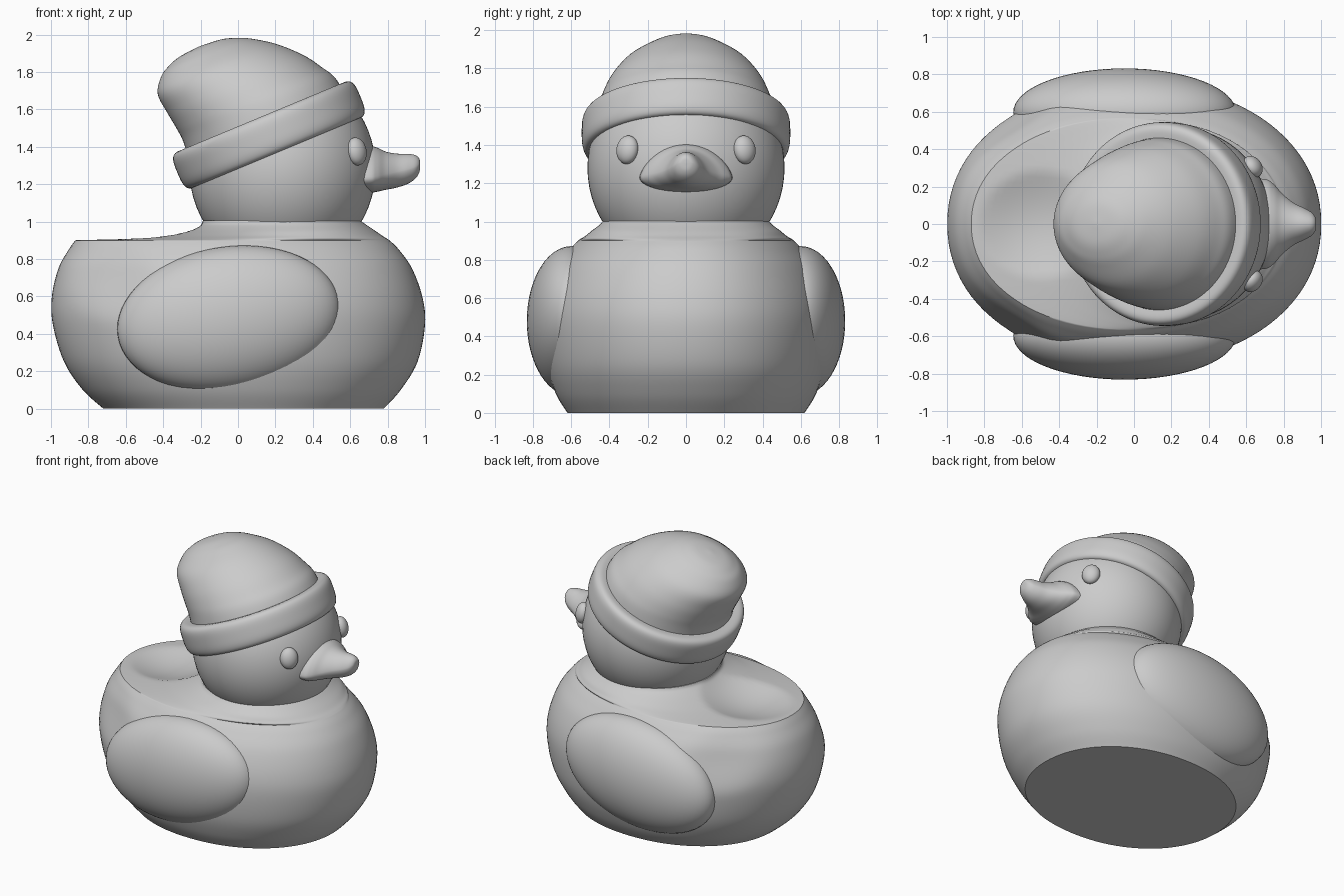
import bpy, bmesh, math
from mathutils import Matrix, Vector

cube = bpy.data.objects.get("Cube")
if cube:
    bpy.data.objects.remove(cube)

grey = bpy.data.materials.new("plain grey")
grey.use_nodes = True
COLOUR = (0.6, 0.6, 0.6, 1)
grey.diffuse_color = COLOUR
grey.node_tree.nodes["Principled BSDF"].inputs["Base Color"].default_value = COLOUR


def finish(name, bm, angle=40):
    """Turn a bmesh into a smooth shaded object."""
    bmesh.ops.recalc_face_normals(bm, faces=bm.faces)
    mesh = bpy.data.meshes.new(name)
    bm.to_mesh(mesh)
    bm.free()
    mesh.materials.append(grey)
    ob = bpy.data.objects.new(name, mesh)
    bpy.context.collection.objects.link(ob)
    bpy.ops.object.select_all(action="DESELECT")
    ob.select_set(True)
    bpy.context.view_layer.objects.active = ob
    bpy.ops.object.shade_smooth_by_angle(angle=math.radians(angle))
    return ob


def smooth_rows(rows, steps=5):
    """Catmull-Rom interpolation between profile rows."""
    rows = [Vector(r) for r in rows]
    out = []
    for i in range(len(rows) - 1):
        a, b, c, d = rows[max(i - 1, 0)], rows[i], rows[i + 1], rows[min(i + 2, len(rows) - 1)]
        for s in range(steps):
            t = s / steps
            out.append(0.5 * (2 * b + (c - a) * t + (2 * a - 5 * b + 4 * c - d) * t * t
                              + (3 * b - a - 3 * c + d) * t ** 3))
    return out + [rows[-1]]


def loft(rings):
    """Skin a list of equal point rings and cap both ends."""
    bm = bmesh.new()
    loops = [[bm.verts.new(p) for p in ring] for ring in rings]
    n = len(loops[0])
    for low, high in zip(loops, loops[1:]):
        for i in range(n):
            j = (i + 1) % n
            bm.faces.new((low[i], low[j], high[j], high[i]))
    bm.faces.new(loops[0][::-1])
    bm.faces.new(loops[-1])
    return bm


def oval(row, power=2.0, n=96):
    """Horizontal oval from height, min x, max x and half width."""
    z, x0, x1, w = row
    pts = []
    for i in range(n):
        a = math.tau * i / n
        c, s = math.cos(a), math.sin(a)
        pts.append(Vector(((x0 + x1) / 2 + (x1 - x0) / 2 * math.copysign(abs(c) ** (2 / power), c),
                           w * math.copysign(abs(s) ** (2 / power), s), z)))
    return pts


def ellipsoid(name, radii, matrix):
    bm = bmesh.new()
    bmesh.ops.create_uvsphere(bm, u_segments=64, v_segments=32, radius=1,
                              matrix=matrix @ Matrix.Diagonal((*radii, 1)))
    return finish(name, bm, 60)


# Body: rounded hull up to the tail rim, then the back rising to the neck
hull = [(0, -.72, .78, .62), (.1, -.83, .87, .68), (.25, -.93, .96, .73), (.45, -.99, 1, .75),
        (.6, -.995, .985, .735), (.75, -.96, .93, .68), (.85, -.905, .86, .61), (.9, -.87, .81, .565)]
back = [(.9, -.87, .81, .565), (.91, -.63, .795, .55), (.925, -.45, .77, .525),
        (.95, -.3, .735, .495), (.98, -.21, .69, .455), (1.005, -.19, .655, .43)]
bm = loft([oval(r, 2.1) for r in smooth_rows(hull, 6) + smooth_rows(back, 8)[1:]])
for v in bm.verts:
    x, y, z = v.co
    # Scooped hollow in front of the tail
    d = ((x + .5) / .33) ** 2 + (y / .29) ** 2
    if z > .89 and d < 1:
        v.co.z -= .06 * (1 - d) ** 1.2
    # Soft pinch on each side of the tail
    e = ((x + .66) / .28) ** 2 + ((z - .68) / .24) ** 2
    if abs(y) > .2 and e < 1:
        v.co.y -= math.copysign(.035 * (1 - e) ** 2, y)
finish("body", bm)

# Wings
for side, name in ((1, "left_wing"), (-1, "right_wing")):
    ellipsoid(name, (.60, .235, .385),
              Matrix.Translation((-.05, side * .597, .48)) @ Matrix.Rotation(math.radians(-9), 4, "Y"))

# Head
ellipsoid("head", (.498, .515, .53), Matrix.Translation((.238, 0, 1.28)))

# Eyes
for side, name in ((1, "left_eye"), (-1, "right_eye")):
    ellipsoid(name, (.048, .062, .075),
              Matrix.Translation((.634, side * .306, 1.375))
              @ Matrix.Rotation(side * math.radians(36), 4, "Z")
              @ Matrix.Rotation(math.radians(-10), 4, "Y"))


# Beak: sections run from the face to the tip with a raised crown
def beak_section(row, n=48):
    x, w, low, mid, top = row
    pts = []
    for i in range(n):
        a = math.tau * i / n
        s = math.sin(a)
        z = mid + (top - mid) * s ** 1.35 if s > 0 else mid + (mid - low) * s
        pts.append((x, w * math.cos(a), z))
    return pts


beak = [(.58, .245, 1.15, 1.23, 1.41), (.70, .24, 1.153, 1.23, 1.405), (.745, .215, 1.16, 1.235, 1.395),
        (.79, .165, 1.17, 1.245, 1.374), (.85, .115, 1.182, 1.26, 1.363), (.91, .085, 1.203, 1.275, 1.362),
        (.95, .062, 1.232, 1.29, 1.354), (.97, .035, 1.265, 1.305, 1.335), (.974, .006, 1.3, 1.305, 1.31)]
finish("beak", loft([beak_section(r) for r in smooth_rows(beak)]), 60)

# Hat: crown leaning backwards above a tilted rolled band
tilt = Matrix.Translation((.165, 0, 1.465)) @ Matrix.Rotation(math.radians(-22.6), 4, "Y")
crown = [(0, -.45, .465, .47), (.14, -.437, .445, .455), (.22, -.443, .402, .435), (.32, -.457, .335, .395),
         (.43, -.465, .225, .325), (.51, -.41, .11, .225), (.545, -.35, .035, .165),
         (.568, -.28, -.04, .1), (.578, -.17, -.15, .01)]
bm = loft([oval(r) for r in smooth_rows(crown)])
bm.transform(tilt)
finish("hat_crown", bm, 60)

band = [(-.1, .44), (-.106, .485), (-.095, .513), (-.06, .527), (0, .53),
        (.06, .527), (.092, .513), (.104, .485), (.1, .44)]
bm = loft([oval((h, -r, r, r + .015)) for h, r in smooth_rows(band, 4)])
bm.transform(tilt)
finish("hat_band", bm, 50)
